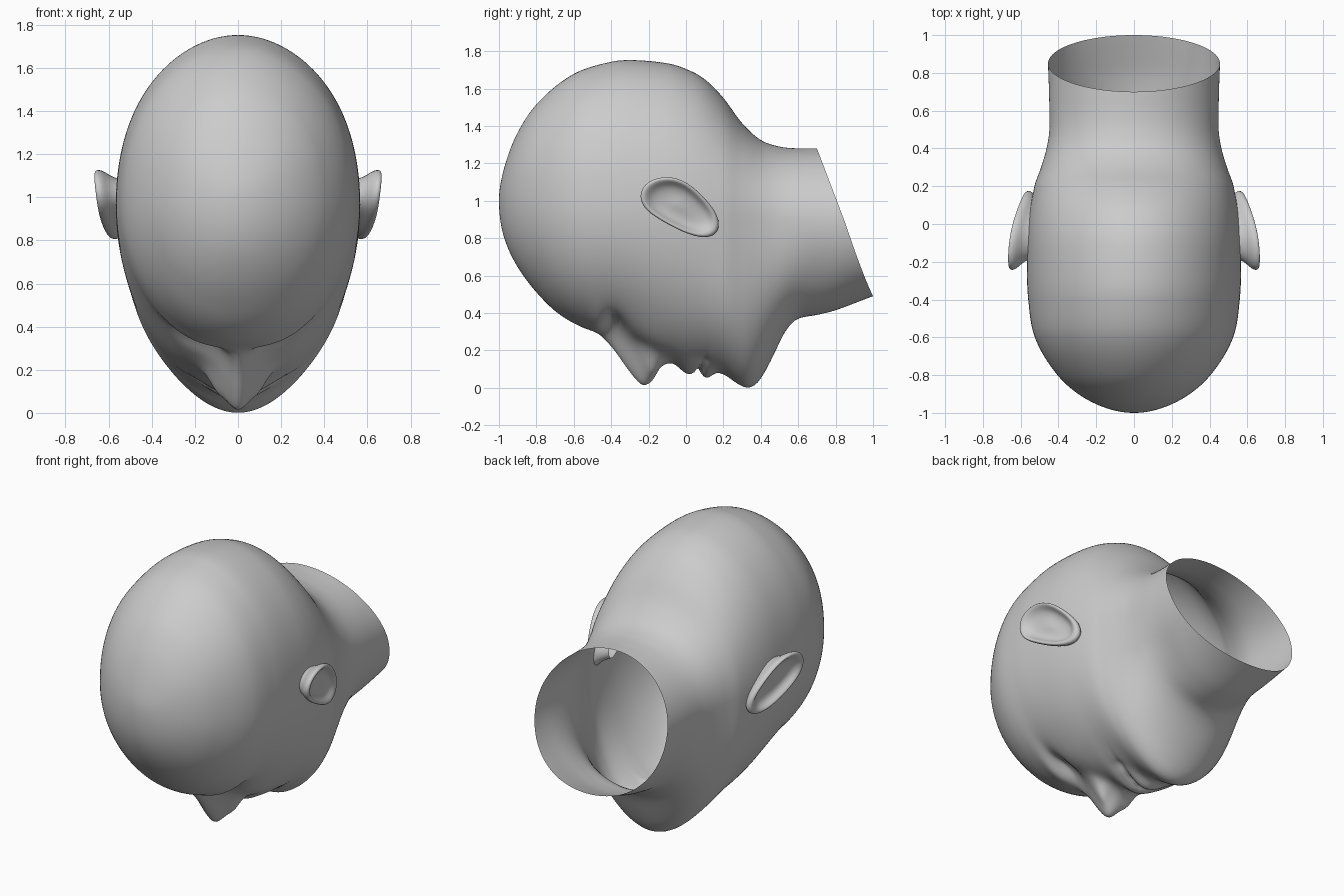
import bpy, bmesh, math
from math import sin, cos, pi, exp, sqrt

if "Cube" in bpy.data.objects:
    bpy.data.objects.remove(bpy.data.objects["Cube"])


def curve(points):
    """Smooth interpolation of (y, value) pairs, round at the crown (y = -1)."""
    k = [(sqrt(max(0, y + 1)), v) for y, v in points]
    n = len(k)
    m = []
    for i in range(n):
        a, b = k[max(0, i - 1)], k[min(n - 1, i + 1)]
        m.append((b[1] - a[1]) / (b[0] - a[0]))

    def f(y):
        q = sqrt(max(0, y + 1))
        i = 0
        while i < n - 2 and q > k[i + 1][0]:
            i += 1
        d = k[i + 1][0] - k[i][0]
        t = min(1, max(0, (q - k[i][0]) / d))
        return ((2*t**3 - 3*t*t + 1) * k[i][1] + (t**3 - 2*t*t + t) * d * m[i]
                + (3*t*t - 2*t**3) * k[i + 1][1] + (t**3 - t*t) * d * m[i + 1])
    return f


# Head profiles along y: back of head, face midline, half width, widest height
back = curve([(-1, 1), (-.98, 1.145), (-.9, 1.365), (-.8, 1.515), (-.6, 1.678), (-.4, 1.743),
              (-.28, 1.752), (-.1, 1.735), (0, 1.705), (.1, 1.65), (.2, 1.55), (.3, 1.415),
              (.4, 1.325), (.5, 1.29), (.6, 1.28), (.7, 1.28), (1, 1.28)])
face = curve([(-1, 1), (-.98, .83), (-.9, .645), (-.8, .51), (-.7, .41), (-.6, .345),
              (-.5, .305), (-.4, .29), (-.3, .25), (-.2, .2), (-.1, .15), (0, .115),
              (.1, .1), (.2, .07), (.28, .018), (.33, 0), (.38, .025), (.43, .1),
              (.48, .2), (.53, .3), (.59, .365), (.7, .39), (.8, .415), (1, .49)])
width = curve([(-1, 0), (-.98, .13), (-.9, .295), (-.8, .405), (-.6, .525), (-.4, .56),
               (-.2, .567), (0, .56), (.2, .527), (.3, .492), (.4, .463), (.5, .448),
               (.7, .45), (.85, .455), (1, .455)])
middle = curve([(-1, 1), (-.6, .98), (0, .95), (.3, .92), (.6, .89), (1, .885)])
nose = curve([(-1, 0), (-.55, 0), (-.47, .01), (-.4, .07), (-.3, .165), (-.25, .198),
              (-.22, .195), (-.18, .15), (-.14, .065), (-.1, .02), (-.05, 0), (.5, 0), (1, 0)])


def bump(x, y, cx, cy, sx, sy):
    return exp(-((x - cx) / sx) ** 2 - ((y - cy) / sy) ** 2)


def features(x, y):
    """Height of facial relief; positive is outward from the face."""
    x = abs(x)
    nw = .055 + .06 * min(1, max(0, (y + .42) / .25))
    h = nose(y) * exp(-abs(x / nw) ** 2)
    h += .035 * bump(x, y, .1, -.18, .045, .05)          # nostril wings
    h -= .075 * bump(x, y, .19, -.375, .1, .055)         # eye sockets
    h += .035 * bump(x, y, .2, -.365, .075, .03)         # eyelids
    h -= .022 * bump(x, y, .2, -.36, .065, .008)         # eye slits
    h += .015 * bump(x, y, .22, -.46, .13, .05)          # brows
    h += .015 * bump(x, y, .27, -.2, .1, .12)            # cheekbones
    h += .04 * bump(x, y, 0, .01, .13, .055)             # upper lip
    h += .045 * bump(x, y, 0, .11, .12, .04)             # lower lip
    h -= .035 * bump(x, y - .2 * x, 0, .062, .17, .013)  # mouth line
    h -= .012 * bump(x, y, .18, .09, .035, .04)          # mouth corners
    return h


def softened(f, y, a):
    """Profile that blurs along y toward the sides of the head."""
    d = .13 * min(1, max(0, (y + .6) / .6))
    w = sin(a) ** 2
    return f(y) * (1 - w) + w * sum(f(y + d * k) for k in (-1, -.5, 0, .5, 1)) / 5


def make(name, verts, faces):
    bm = bmesh.new()
    vs = [bm.verts.new(v) for v in verts]
    for f in faces:
        bm.faces.new([vs[i] for i in f])
    bmesh.ops.remove_doubles(bm, verts=bm.verts, dist=1e-5)
    bmesh.ops.recalc_face_normals(bm, faces=bm.faces)
    for f in bm.faces:
        f.smooth = True
    me = bpy.data.meshes.new(name)
    bm.to_mesh(me)
    bm.free()
    ob = bpy.data.objects.new(name, me)
    bpy.context.collection.objects.link(ob)
    return ob


def loft_faces(rows, cols):
    return [(r*cols + c, r*cols + (c+1) % cols, (r+1)*cols + (c+1) % cols, (r+1)*cols + c)
            for r in range(rows - 1) for c in range(cols)]


# Head and open neck: rings along y, shearing toward the slanted neck rim
ROWS, COLS = 170, 180
verts = []
for r in range(ROWS):
    s = (sqrt(1.85) * r / (ROWS - 1)) ** 2 - 1
    u = min(1, max(0, (s - .35) / .5))
    shear = .15 * u * u * (3 - 2 * u)
    full = .02 * min(1, max(0, (.3 - s) / .4))  # slightly fuller rear skull
    for c in range(COLS):
        t = 2 * pi * c / COLS
        a = t - .45 * sin(t)
        y = s + shear * cos(a)
        x, zm = width(y) * sin(a), middle(y)
        if cos(a) > 0:
            # fuller jaw, slimmer throat
            jaw = .08 * exp(-((y - .3) / .22) ** 2) - .03 * exp(-((y - .68) / .15) ** 2)
            z = zm - (zm - softened(face, y, a)) * cos(a)
            z -= features(x, y) * min(1, cos(a) / .4)
            x *= 1 + jaw * sin(2 * a) ** 2
        else:
            x *= 1 + full * sin(2 * a) ** 2
            z = zm - (softened(back, y, a) - zm) * cos(a)
        verts.append((x, y, z))
make("head", verts, loft_faces(ROWS, COLS))

# Ears: nested outlines forming the flare, rim and bowl, mirrored
outline = [(-.26, 1.03), (-.215, 1.11), (-.1, 1.14), (.01, 1.105), (.11, 1.01), (.18, .92),
           (.185, .83), (.11, .79), (-.01, .825), (-.13, .89), (-.225, .95)]
cy, cz = -.04, .975
rings = [(.65, -.13), (.78, -.07), (.95, -.04), (1, -.012), (.93, .004), (.82, -.006),
         (.68, -.034), (.4, -.046), (.08, -.04)]
verts = []
for k, d in rings:
    for y, z in outline:
        y, z = cy + (y - cy) * k, cz + (z - cz) * k
        bow = .015 * (1 - ((y + .03) / .2) ** 2)
        verts.append((.62 - .17 * (y + .03) + .12 * (z - .97) + d + bow, y, z))
n = len(outline)
faces = loft_faces(len(rings), n) + [tuple(range((len(rings) - 1) * n, len(rings) * n))]
ear = make("ears", verts, faces)
ear.modifiers.new("mirror", 'MIRROR').use_axis = (True, False, False)
sub = ear.modifiers.new("smooth", 'SUBSURF')
sub.levels = sub.render_levels = 2
